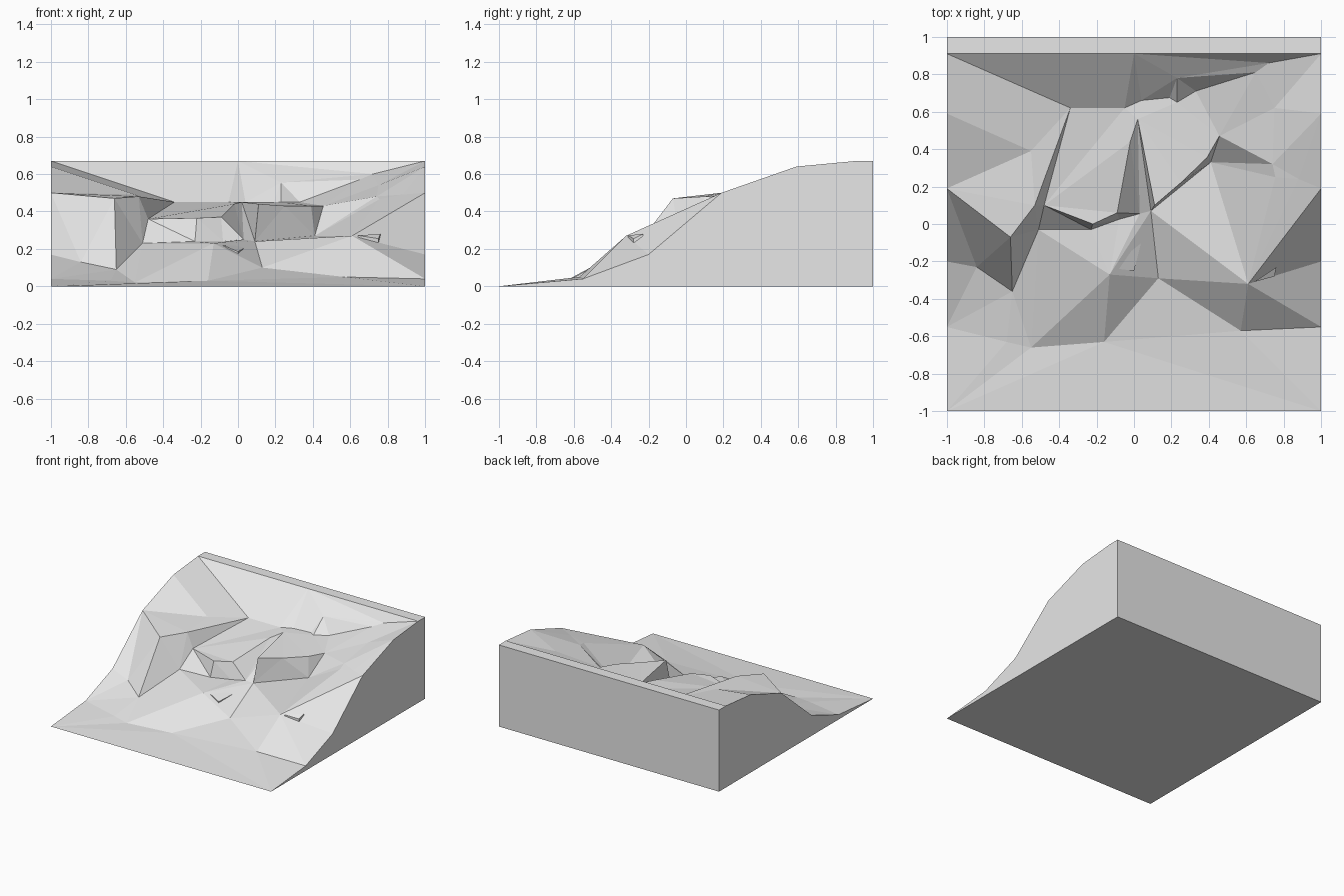
import bpy
import bmesh
from mathutils import Vector
from mathutils.geometry import delaunay_2d_cdt

cube = bpy.data.objects.get("Cube")
if cube:
    bpy.data.objects.remove(cube, do_unlink=True)

stone = bpy.data.materials.new("grey stone")
stone.use_nodes = True
stone.diffuse_color = (0.8, 0.8, 0.8, 1)
stone.node_tree.nodes["Principled BSDF"].inputs["Base Color"].default_value = (0.8, 0.8, 0.8, 1)


def add_object(name, bm):
    """Turn a bmesh into a flat shaded stone object."""
    bmesh.ops.recalc_face_normals(bm, faces=bm.faces)
    mesh = bpy.data.meshes.new(name)
    bm.to_mesh(mesh)
    bm.free()
    mesh.materials.append(stone)
    obj = bpy.data.objects.new(name, mesh)
    bpy.context.collection.objects.link(obj)
    return obj


# Both sides of the block share one slope profile
profile = [(-1, 0), (-.55, .04), (-.2, .17), (.19, .5), (.59, .64), (.91, .67), (1, .67)]
left_edge = [(-1, y, z) for y, z in profile]
right_edge = [(1, y, z) for y, z in profile]
front_l, low_l, mid_l, shelf_l, high_l, rim_l, back_l = left_edge
front_r, low_r, mid_r, shelf_r, high_r, rim_r, back_r = right_edge

# Foot of the slope
foot_a = (-.68, -.63, .03)
foot_b = (-.55, -.66, .02)
foot_c = (-.16, -.63, .03)
foot_d = (.57, -.57, .05)

# Lower tier
brow = (-.13, -.27, .23)
hollow = (.13, -.29, .1)
knoll = (.61, -.32, .27)

# Cliff by the small ravine
ravine_a = (-.84, -.23, .13)
toe = (-.65, -.36, .09)
spur = (-.66, -.07, .47)
scarp = (-.53, .1, .48)
slump = (-.55, .39, .49)
ledge = (-.51, -.03, .23)
step = (-.48, .1, .36)
head = (-.34, .62, .45)

# Terrace wall and gully
terrace_base = (-.23, -.03, .24)
gully_base = (-.08, .025, .24)
terrace_top = (-.22, .0, .365)
gully_lip = (-.09, .06, .37)
gully_side = (-.02, .44, .44)
gully_head = (.02, .56, .45)
gully_floor = (.03, .055, .25)
crack = (.09, .07, .24)

# Outcrop and notch
outcrop_a = (.11, .1, .44)
outcrop_b = (.25, .22, .43)
outcrop_c = (.39, .355, .43)
outcrop_d = (.456, .47, .43)
notch = (.41, .33, .27)
notch_top = (.74, .32, .48)
notch_end = (.755, .25, .465)
saddle = (.88, .24, .49)
fold = (.75, .62, .54)

# Upper bank
bank_a = (-.05, .62, .45)
bank_b = (.04, .66, .45)
bank_c = (.19, .675, .45)
cleft = (.23, .65, .45)
cleft_top = (.23, .78, .555)
bank_d = (.33, .71, .45)
bank_e = (.65, .81, .57)
bank_f = (.72, .86, .6)
rim_mid = (0, .91, .67)

# Crease lines that the ground surface must follow
creases = [
    left_edge, right_edge,
    [front_l, front_r], [back_l, back_r],
    [rim_l, rim_mid, rim_r],
    [low_l, foot_a, foot_b, foot_c, foot_d, low_r],
    [front_l, foot_a, toe], [foot_b, toe], [foot_b, ledge], [foot_b, brow],
    [ledge, brow, foot_c, hollow, brow, crack, hollow],
    [hollow, knoll, foot_d, hollow],
    [crack, knoll, notch], [mid_r, knoll, shelf_r], [knoll, low_r], [knoll, notch_end],
    [mid_l, ravine_a, toe, ledge, step, head],
    [shelf_l, spur, scarp, head], [spur, toe], [spur, ledge],
    [scarp, step], [scarp, slump, head], [slump, shelf_l],
    [ledge, terrace_base, gully_base, gully_floor, crack],
    [step, terrace_top, gully_lip, gully_side, gully_head],
    [step, bank_a], [gully_lip, gully_floor, gully_head, crack],
    [crack, outcrop_a, gully_head],
    [crack, notch, outcrop_d],
    [outcrop_a, outcrop_b, outcrop_c, outcrop_d],
    [outcrop_d, notch_top, notch_end, saddle, shelf_r],
    [notch, notch_end], [notch, notch_top], [notch_top, fold, bank_e],
    [rim_l, head, bank_a, bank_b, bank_c, cleft, bank_d, bank_e, bank_f, rim_r],
    [bank_c, cleft_top, cleft], [cleft_top, bank_d], [bank_b, rim_mid, cleft_top],
    [high_l, head], [outcrop_d, bank_d],
]

# Triangulate the ground along its creases
points = list(dict.fromkeys(p for line in creases for p in line))
index = {p: i for i, p in enumerate(points)}
edges = list({tuple(sorted((index[a], index[b]))) for line in creases for a, b in zip(line, line[1:])})
flat = [Vector(p[:2]) for p in points]
verts, _, faces, originals, _, _ = delaunay_2d_cdt(flat, edges, [], 0, 1e-5)

bm = bmesh.new()
made = []
for co, source in zip(verts, originals):
    if source:
        z = points[source[0]][2]
    else:
        # A crossing of two creases takes the height of the nearest point
        z = min(points, key=lambda p: (Vector(p[:2]) - co).length)[2]
    made.append(bm.verts.new((co.x, co.y, z)))
for face in faces:
    bm.faces.new([made[i] for i in face])

# Drop the skirt to the ground and close the underside
rim = [e for e in bm.edges if e.is_boundary]
skirt = bmesh.ops.extrude_edge_only(bm, edges=rim)["geom"]
for item in skirt:
    if isinstance(item, bmesh.types.BMVert):
        item.co.z = 0
bmesh.ops.remove_doubles(bm, verts=bm.verts, dist=1e-4)
bmesh.ops.holes_fill(bm, edges=[e for e in bm.edges if e.is_boundary], sides=0)
add_object("hillside_block", bm)


def add_flake(name, corners, depth=.03):
    """A thin three sided rock flake set into the slope."""
    flake = bmesh.new()
    face = flake.faces.new([flake.verts.new(c) for c in corners])
    grown = bmesh.ops.extrude_face_region(flake, geom=[face], use_keep_orig=True)["geom"]
    for item in grown:
        if isinstance(item, bmesh.types.BMVert):
            item.co.z -= depth
    return add_object(name, flake)


add_flake("center_rock_flake", [(-.08, -.24, .22), (0, -.25, .185), (.05, -.05, .215)])
add_flake("left_rock_flake", [(.64, -.31, .272), (.75, -.28, .255), (.76, -.23, .28)])
